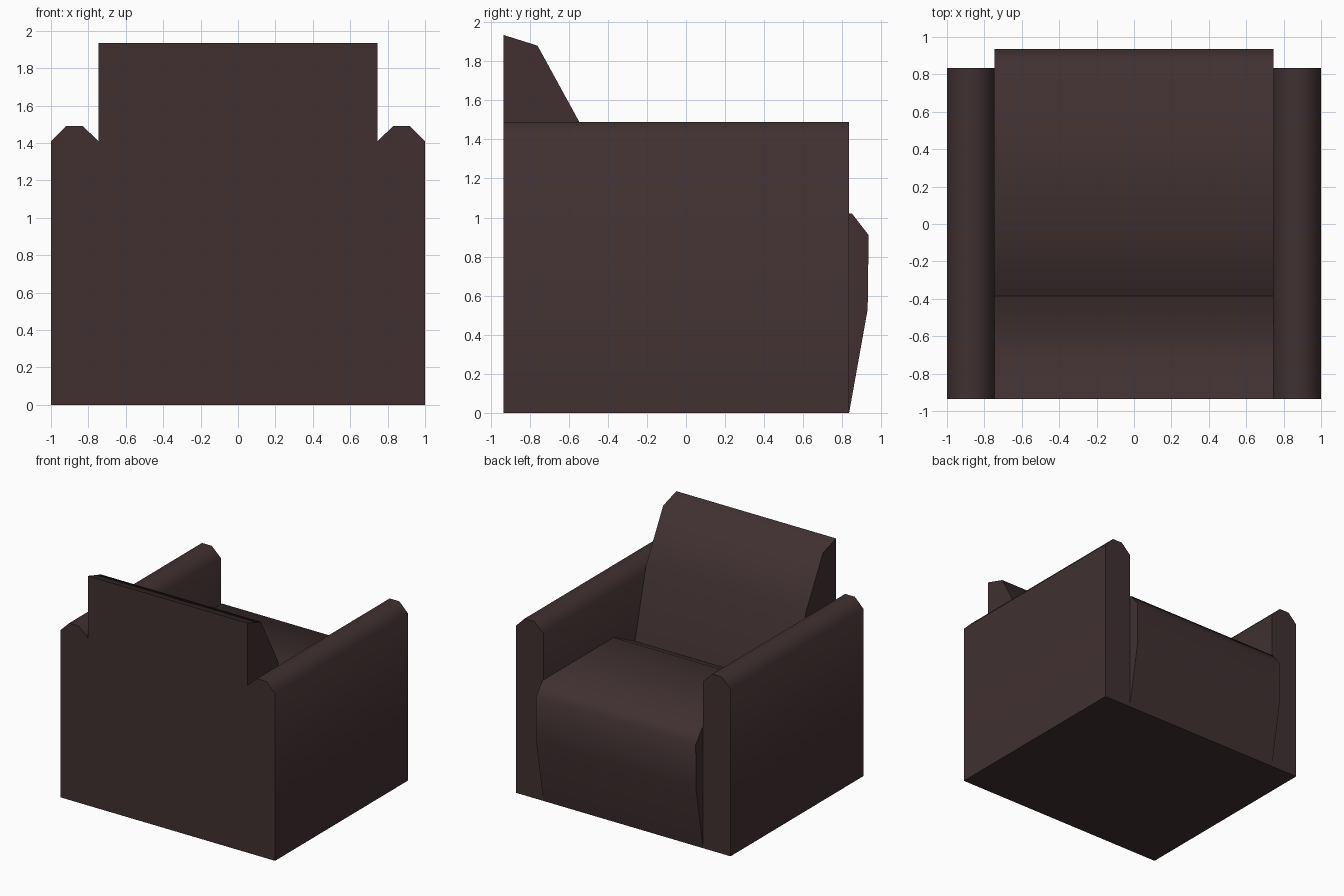
import bpy, bmesh, math

if "Cube" in bpy.data.objects:
    bpy.data.objects.remove(bpy.data.objects["Cube"])

# Dark brown upholstery
leather = bpy.data.materials.new("dark brown leather")
leather.diffuse_color = (0.052, 0.030, 0.031, 1)
leather.use_nodes = True
leather.node_tree.nodes["Principled BSDF"].inputs["Base Color"].default_value = leather.diffuse_color


def extrude_profile(name, points, direction):
    """Make a solid by extruding a flat outline along a direction."""
    bm = bmesh.new()
    face = bm.faces.new([bm.verts.new(p) for p in points])
    new = bmesh.ops.extrude_face_region(bm, geom=[face], use_keep_orig=True)["geom"]
    bmesh.ops.translate(bm, vec=direction,
                        verts=[g for g in new if isinstance(g, bmesh.types.BMVert)])
    bmesh.ops.recalc_face_normals(bm, faces=bm.faces)
    mesh = bpy.data.meshes.new(name)
    bm.to_mesh(mesh)
    bm.free()
    mesh.materials.append(leather)
    obj = bpy.data.objects.new(name, mesh)
    bpy.context.collection.objects.link(obj)
    bpy.ops.object.select_all(action='DESELECT')
    obj.select_set(True)
    bpy.context.view_layer.objects.active = obj
    bpy.ops.object.shade_smooth_by_angle(angle=math.radians(60))
    return obj


# Seat and backrest: one side outline (y, z) running across the width
IN, OUT, BACK, FRONT = 0.745, 1.0, -0.935, 0.835
outline = [(BACK, 0), (BACK, 1.935), (-0.76, 1.88), (-0.53, 1.46),
           (-0.385, 0.88), (-0.10, 1.02), (0.85, 1.02), (0.935, 0.91),
           (0.93, 0.53), (FRONT, 0)]
extrude_profile("seat_and_backrest", [(-IN, y, z) for y, z in outline], (2 * IN, 0, 0))

# Armrests: chamfered-top outline (x, z) running front to back
arm = [(IN, 0), (IN, 1.41), (0.83, 1.49), (0.92, 1.49), (OUT, 1.41), (OUT, 0)]
for side, label in ((-1, "left"), (1, "right")):
    extrude_profile(label + "_armrest", [(side * x, BACK, z) for x, z in arm],
                    (0, FRONT - BACK, 0))
